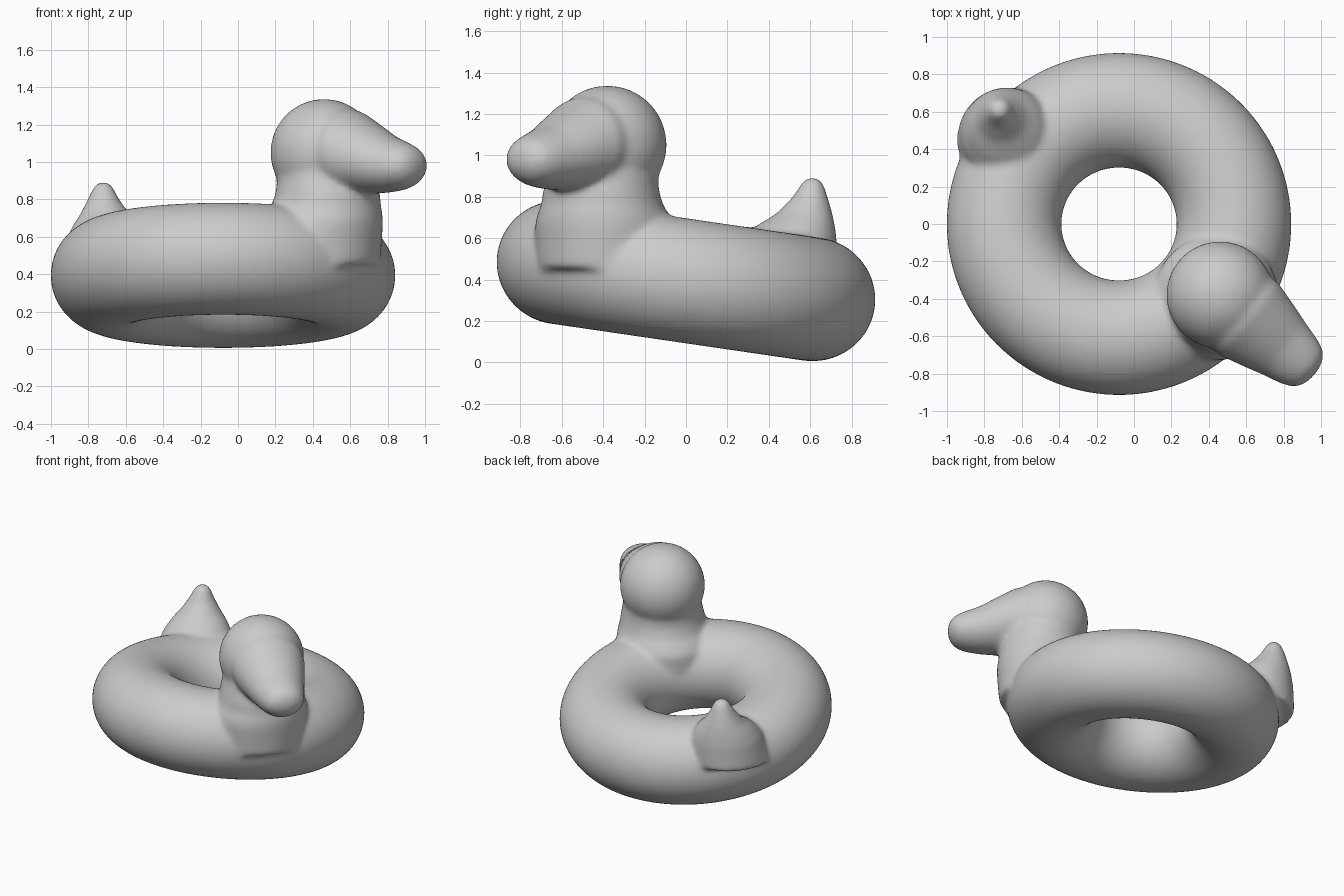
import bpy, bmesh
from math import sin, cos, pi, radians
from mathutils import Matrix, Vector

cube = bpy.data.objects.get("Cube")
if cube:
    bpy.data.objects.remove(cube)

bm = bmesh.new()


def loft(sections, frame, sides=48):
    """Closed solid through ellipses given as (centre, half width, half depth)."""
    u, v = frame
    rings = []
    for c, a, b in sections:
        angles = [2 * pi * i / sides for i in range(sides)]
        rings.append([bm.verts.new(Vector(c) + u * a * cos(t) + v * b * sin(t)) for t in angles])
    for r, s in zip(rings, rings[1:]):
        for i in range(sides):
            j = (i + 1) % sides
            bm.faces.new((r[i], r[j], s[j], s[i]))
    bm.faces.new(rings[0][::-1])
    bm.faces.new(rings[-1])


X, Y, Z = Vector((1, 0, 0)), Vector((0, 1, 0)), Vector((0, 0, 1))

# Tilted inflated tube
tilt = Matrix.Translation((-0.08, 0, 0.394)) @ Matrix.Rotation(radians(-8.3), 4, 'X')
N, M = 96, 48
grid = []
for i in range(N):
    a = 2 * pi * i / N
    row = []
    for k in range(M):
        t = 2 * pi * k / M
        r = 0.615 + 0.307 * cos(t)
        row.append(bm.verts.new(tilt @ Vector((r * cos(a), r * sin(a), 0.3 * sin(t)))))
    grid.append(row)
for i in range(N):
    p, q = grid[i], grid[(i + 1) % N]
    for k in range(M):
        m = (k + 1) % M
        bm.faces.new((p[k], q[k], q[m], p[m]))

# Neck: (x, y, z, radius)
neck = [(0.43, -0.39, 0.45, 0.33), (0.44, -0.395, 0.66, 0.335), (0.455, -0.4, 0.71, 0.32),
        (0.47, -0.405, 0.76, 0.295), (0.48, -0.41, 0.83, 0.28), (0.47, -0.39, 1.0, 0.25)]
loft([((x, y, z), r, r) for x, y, z, r in neck], (X, Y))

# Head
head = Vector((0.46, -0.38, 1.05))
bmesh.ops.create_uvsphere(bm, u_segments=48, v_segments=32, radius=0.287,
                          matrix=Matrix.Translation(head))

# Bill: (distance from head, half width, bottom, top)
out = Vector((cos(radians(-40)), sin(radians(-40)), 0))
bill = [(0, 0.24, 0.83, 1.29), (0.2, 0.25, 0.825, 1.28), (0.33, 0.215, 0.83, 1.21),
        (0.45, 0.18, 0.835, 1.145), (0.55, 0.155, 0.85, 1.11), (0.61, 0.13, 0.875, 1.085),
        (0.645, 0.09, 0.915, 1.05), (0.66, 0.04, 0.95, 1.01)]
loft([((head.x + out.x * s, head.y + out.y * s, (lo + hi) / 2), w, (hi - lo) / 2)
      for s, w, lo, hi in bill], (out.cross(Z), Z))

# Tail: (x, y, z, radius)
tail = [(-0.67, 0.45, 0.4, 0.28), (-0.68, 0.49, 0.58, 0.24), (-0.695, 0.53, 0.66, 0.19),
        (-0.71, 0.573, 0.72, 0.135), (-0.72, 0.6, 0.8, 0.085), (-0.72, 0.61, 0.86, 0.058),
        (-0.72, 0.61, 0.895, 0.03)]
loft([((x, y, z), r, r) for x, y, z, r in tail], (X, Y))

bmesh.ops.recalc_face_normals(bm, faces=bm.faces)
mesh = bpy.data.meshes.new("duck_swim_ring")
bm.to_mesh(mesh)
bm.free()
ring = bpy.data.objects.new("duck_swim_ring", mesh)
bpy.context.collection.objects.link(ring)

# Fuse the parts into one soft skin
fuse = ring.modifiers.new("fuse", 'REMESH')
fuse.mode = 'VOXEL'
fuse.voxel_size = 0.016
fuse.use_smooth_shade = True
soften = ring.modifiers.new("soften", 'SMOOTH')
soften.factor = 0.5
soften.iterations = 16

# Grey vinyl
vinyl = bpy.data.materials.new("grey_vinyl")
vinyl.use_nodes = True
grey = (0.6, 0.6, 0.6, 1)
vinyl.diffuse_color = grey
vinyl.node_tree.nodes["Principled BSDF"].inputs["Base Color"].default_value = grey
mesh.materials.append(vinyl)
mesh.shade_smooth()
